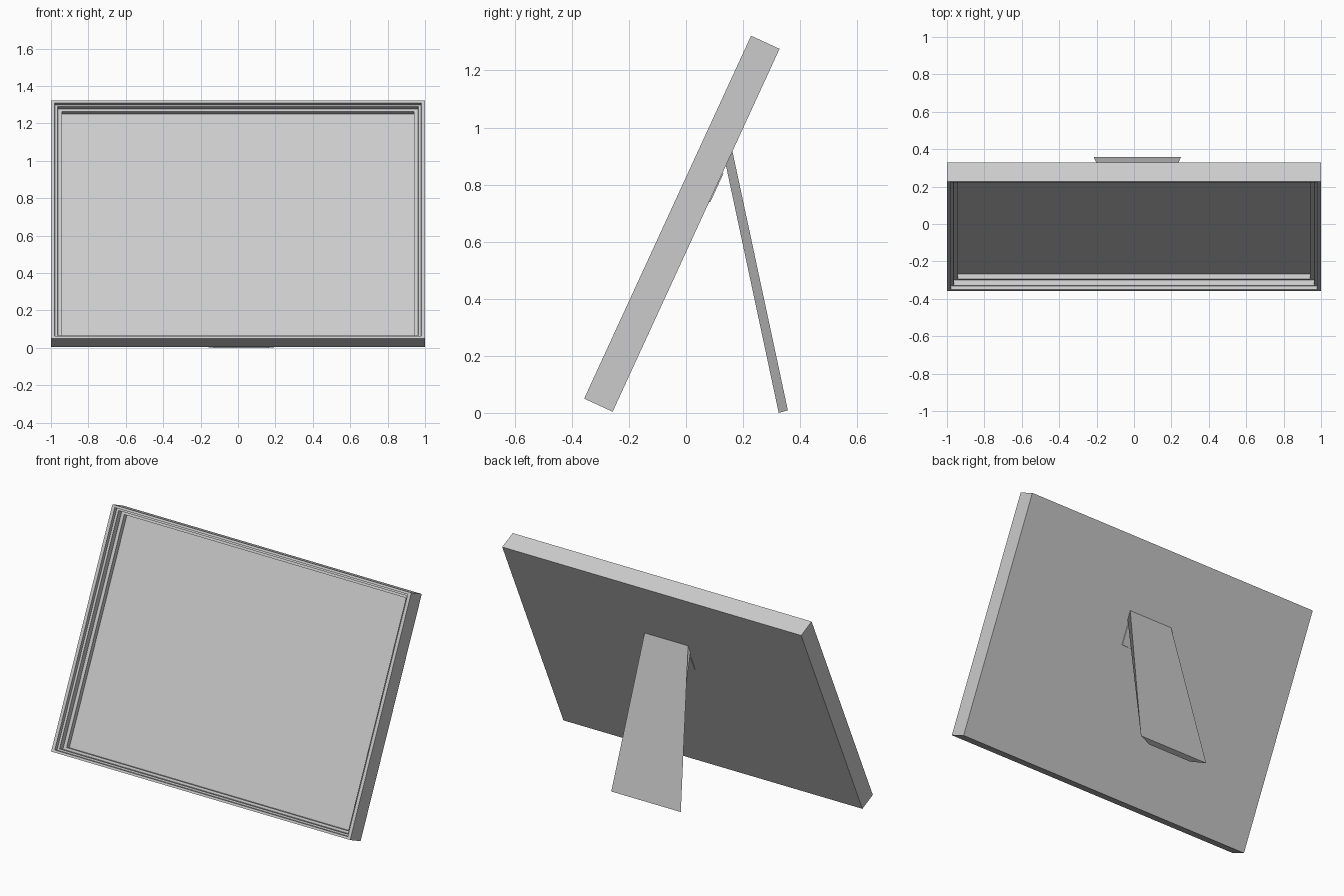
import bpy, bmesh
from math import radians

if "Cube" in bpy.data.objects:
    bpy.data.objects.remove(bpy.data.objects["Cube"])

TILT = radians(-24.7)
W, H, DEPTH = 2.0, 1.40, 0.11


def loft(name, loops, cap_start=True, cap_end=True):
    """Skin a series of equal-length point loops into one mesh object."""
    bm = bmesh.new()
    rings = [[bm.verts.new(p) for p in loop] for loop in loops]
    for a, b in zip(rings, rings[1:]):
        n = len(a)
        for i in range(n):
            j = (i + 1) % n
            bm.faces.new((a[i], a[j], b[j], b[i]))
    if cap_start:
        bm.faces.new(rings[0])
    if cap_end:
        bm.faces.new(rings[-1])
    bmesh.ops.recalc_face_normals(bm, faces=bm.faces)
    mesh = bpy.data.meshes.new(name)
    bm.to_mesh(mesh)
    bm.free()
    obj = bpy.data.objects.new(name, mesh)
    bpy.context.collection.objects.link(obj)
    return obj


def rect(inset, depth):
    """Rectangle in the upright frame; vertical insets scale with the height."""
    x, v = W / 2 - inset, inset * H / W
    return [(-x, depth, v), (x, depth, v), (x, depth, H - v), (-x, depth, H - v)]


def lean(obj):
    obj.rotation_euler.x = TILT
    obj.location = (0, -0.357, 0.05)


# Frame: back, outer sides, stepped moulding and recessed picture panel
profile = [(0, DEPTH), (0, 0), (0.02, 0), (0.022, 0.02), (0.036, 0.02),
           (0.038, 0.052), (0.058, 0.052), (0.06, 0.078)]
lean(loft("picture_frame", [rect(*p) for p in profile]))

# Easel stand: outer face flares toward the foot, inner face keeps its width
CX = 0.0175


def stand_loop(outer, outer_half, inner, inner_half):
    return [(CX - outer_half, *outer), (CX + outer_half, *outer),
            (CX + inner_half, *inner), (CX - inner_half, *inner)]


loft("easel_stand", [
    stand_loop((0.357, 0.009), 0.2325, (0.325, 0.0), 0.145),
    stand_loop((0.161, 0.925), 0.145, (0.139, 0.872), 0.145),
])

# Hinge plate lying flat on the frame back, just below the stand top
plate = [[(CX + sx * 0.137, d, v) for sx, v in
          ((-1, 0.81), (1, 0.81), (1, 0.92), (-1, 0.92))]
         for d in (DEPTH - 0.005, DEPTH + 0.004)]
lean(loft("hinge_plate", plate))
